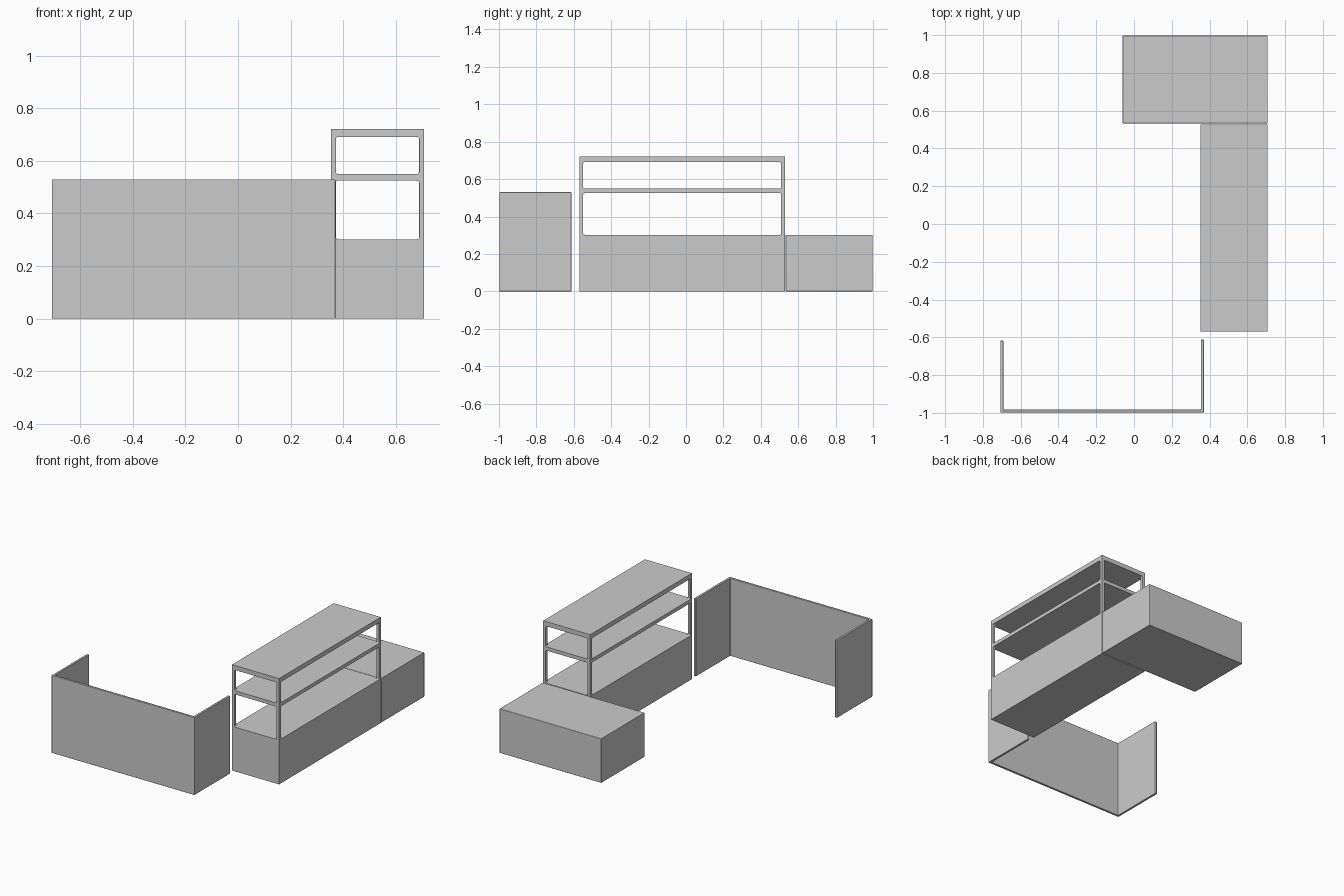
import bpy, bmesh, math
from mathutils import Vector

if "Cube" in bpy.data.objects:
    bpy.data.objects.remove(bpy.data.objects["Cube"])


def finish(name, bm, bevel=0.003):
    """Turn a bmesh into a named object with softly rounded edges."""
    bmesh.ops.recalc_face_normals(bm, faces=bm.faces[:])
    mesh = bpy.data.meshes.new(name)
    bm.to_mesh(mesh)
    bm.free()
    ob = bpy.data.objects.new(name, mesh)
    bpy.context.collection.objects.link(ob)
    if bevel:
        mod = ob.modifiers.new("soft_edges", 'BEVEL')
        mod.width = bevel
        mod.segments = 2
        mod.limit_method = 'ANGLE'
        mod.angle_limit = math.radians(50)
    return ob


def prism(name, points, direction, bevel=0.003):
    """Extrude a closed outline along a direction."""
    bm = bmesh.new()
    face = bm.faces.new([bm.verts.new(p) for p in points])
    new = bmesh.ops.extrude_face_region(bm, geom=[face])["geom"]
    verts = [g for g in new if isinstance(g, bmesh.types.BMVert)]
    bmesh.ops.translate(bm, verts=verts, vec=Vector(direction))
    return finish(name, bm, bevel)


def box(name, x0, x1, y0, y1, z0, z1, bevel=0.003):
    outline = [(x0, y0, z0), (x1, y0, z0), (x1, y1, z0), (x0, y1, z0)]
    return prism(name, outline, (0, 0, z1 - z0), bevel)


def rounded_rect(u0, u1, v0, v1, r, steps=4):
    corners = [(u1 - r, v1 - r), (u0 + r, v1 - r), (u0 + r, v0 + r), (u1 - r, v0 + r)]
    points = []
    for i, (cu, cv) in enumerate(corners):
        for s in range(steps + 1):
            a = math.pi / 2 * (i + s / steps)
            points.append((cu + r * math.cos(a), cv + r * math.sin(a)))
    return points


# U-shaped screen: one folded panel, open to the back
X0, X1, Y0, T = -0.708, 0.370, -0.998, 0.016
screen_outline = [
    (X0, Y0), (X1, Y0), (X1, -0.612), (X1 - T, -0.612),
    (X1 - T, Y0 + T), (X0 + T, Y0 + T), (X0 + T, -0.617), (X0, -0.617)]
prism("u_screen", [(x, y, 0) for x, y in screen_outline], (0, 0, 0.53))

# Low side cabinet behind the shelving
box("low_cabinet", -0.06, 0.708, 0.532, 0.998, 0, 0.302)

# Shelf cabinet: solid base, corner posts, middle shelf and top
CX0, CX1, CY0, CY1, P = 0.353, 0.708, -0.569, 0.528, 0.019
shelf = box("shelf_cabinet", CX0, CX1, CY0, CY1, 0, 0.722, 0)

# Round-cornered openings cut through both directions on two levels
for level, (z0, z1) in enumerate([(0.302, 0.525), (0.550, 0.691)]):
    side = [(CX0 - 0.1, y, z) for y, z in rounded_rect(CY0 + P, CY1 - P, z0, z1, 0.009)]
    ends = [(x, CY0 - 0.1, z) for x, z in rounded_rect(CX0 + P, CX1 - P, z0, z1, 0.009)]
    for tag, outline, direction in (("side", side, (CX1 - CX0 + 0.2, 0, 0)),
                                    ("end", ends, (0, CY1 - CY0 + 0.2, 0))):
        cutter = prism(f"{tag}_opening_{level}", outline, direction, 0)
        cutter.hide_render = True
        mod = shelf.modifiers.new("opening", 'BOOLEAN')
        mod.operation = 'DIFFERENCE'
        mod.solver = 'EXACT'
        mod.object = cutter
        bpy.context.view_layer.objects.active = shelf
        bpy.ops.object.modifier_apply(modifier=mod.name)
        bpy.data.objects.remove(cutter, do_unlink=True)

mod = shelf.modifiers.new("soft_edges", 'BEVEL')
mod.width = 0.002
mod.segments = 2
mod.limit_method = 'ANGLE'
mod.angle_limit = math.radians(50)

# Smooth the rounded edges, keep the panels flat
for ob in bpy.context.collection.objects:
    bpy.ops.object.select_all(action='DESELECT')
    ob.select_set(True)
    bpy.context.view_layer.objects.active = ob
    bpy.ops.object.shade_smooth_by_angle(angle=math.radians(30))
    weighted = ob.modifiers.new("flat_panels", 'WEIGHTED_NORMAL')
    weighted.keep_sharp = True
